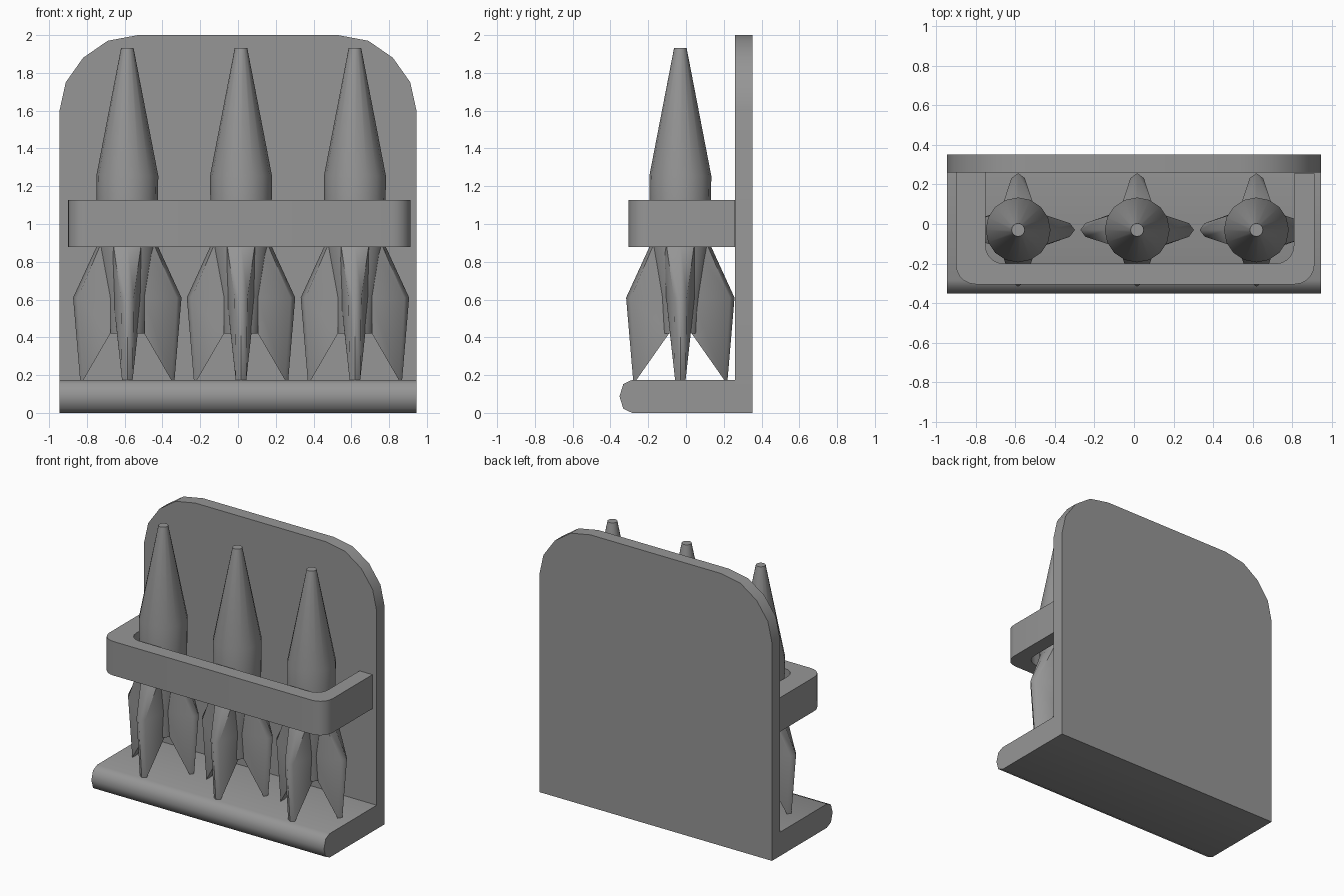
import bpy, bmesh, math
from mathutils import Matrix, Vector

if "Cube" in bpy.data.objects:
    bpy.data.objects.remove(bpy.data.objects["Cube"])

grey = bpy.data.materials.new("dark_grey")
grey.diffuse_color = (0.305, 0.305, 0.305, 1)
grey.use_nodes = True
grey.node_tree.nodes["Principled BSDF"].inputs["Base Color"].default_value = grey.diffuse_color


def finish(name, bm, smooth=None):
    bmesh.ops.recalc_face_normals(bm, faces=bm.faces)
    mesh = bpy.data.meshes.new(name)
    bm.to_mesh(mesh)
    bm.free()
    mesh.materials.append(grey)
    ob = bpy.data.objects.new(name, mesh)
    bpy.context.collection.objects.link(ob)
    if smooth:
        bpy.ops.object.select_all(action='DESELECT')
        ob.select_set(True)
        bpy.context.view_layer.objects.active = ob
        bpy.ops.object.shade_smooth_by_angle(angle=math.radians(smooth))
    return ob


def prism(name, points, offset, smooth=None):
    """Extrude a closed 3D outline along an offset vector."""
    bm = bmesh.new()
    face = bm.faces.new([bm.verts.new(p) for p in points])
    ext = bmesh.ops.extrude_face_region(bm, geom=[face])
    bmesh.ops.translate(bm, vec=offset,
                        verts=[v for v in ext["geom"] if isinstance(v, bmesh.types.BMVert)])
    return finish(name, bm, smooth)


def arc(cx, cy, r, a0, a1, n=5):
    return [(cx + r * math.cos(math.radians(a0 + (a1 - a0) * i / n)),
             cy + r * math.sin(math.radians(a0 + (a1 - a0) * i / n))) for i in range(n + 1)]


def bridge(bm, rings):
    for a, b in zip(rings, rings[1:]):
        for i in range(len(a)):
            j = (i + 1) % len(a)
            bm.faces.new((a[i], a[j], b[j], b[i]))
    bm.faces.new(rings[0])
    bm.faces.new(rings[-1])


# back plate with faceted top corners
half = [(0.945, 0), (0.945, 1.6), (0.912, 1.75), (0.82, 1.88), (0.69, 1.97), (0.53, 2.0)]
outline = half + [(-x, z) for x, z in reversed(half)]
prism("back_plate", [(x, 0.26, z) for x, z in outline], (0, 0.092, 0), 40)

# base shelf with rounded front edge
lip = [(0.262, 0), (-0.285, 0), (-0.332, 0.022), (-0.352, 0.0875), (-0.332, 0.153),
       (-0.285, 0.175), (0.262, 0.175)]
prism("base_shelf", [(-0.945, y, z) for y, z in lip], (1.89, 0, 0), 50)

# retaining strap: U shape seen from above
outer = [(-0.901, 0.262)] + arc(-0.801, -0.205, 0.1, 180, 270) \
    + arc(0.813, -0.205, 0.1, 270, 360) + [(0.913, 0.256)]
inner = [(0.808, 0.256)] + arc(0.718, -0.11, 0.09, 360, 270) \
    + arc(-0.661, -0.11, 0.09, 270, 180) + [(-0.751, 0.262)]
prism("strap", [(x, y, 0.877) for x, y in outer + inner], (0, 0, 0.25), 35)

# rocket body (radius, z) and fin sections: root, shoulder, ridge as (radius, half width, z)
BODY = [(0.10, 0.42), (0.12, 0.62), (0.16, 0.88), (0.164, 1.255), (0.033, 1.933)]
FIN = [[(0.09, 0.055, 0.42), (0.232, 0.028, 0.175), (0.25, 0, 0.175)],
       [(0.09, 0.075, 0.61), (0.262, 0.034, 0.61), (0.287, 0, 0.61)],
       [(0.09, 0.095, 0.90), (0.138, 0.075, 0.90), (0.154, 0, 0.90)]]

for n, cx in enumerate((-0.586, 0.016, 0.619)):
    place = Matrix.Translation((cx, -0.03, 0))
    bm = bmesh.new()
    bridge(bm, [[bm.verts.new((r * math.cos(math.tau * i / 16), r * math.sin(math.tau * i / 16), z))
                 for i in range(16)] for r, z in BODY])
    bm.transform(place)
    finish(f"rocket_body_{n + 1}", bm, 30)

    # four fins around each body; the front and back ones reach further in
    bm = bmesh.new()
    for k in range(4):
        turn = place @ Matrix.Rotation(k * math.pi / 2, 4, 'Z')
        rings = []
        for root, shoulder, ridge in FIN:
            if k % 2:
                root = (0.06,) + root[1:]
            pts = [root, shoulder, ridge] + [(p[0], -p[1], p[2]) for p in (shoulder, root)]
            rings.append([bm.verts.new(turn @ Vector(p)) for p in pts])
        bridge(bm, rings)
    finish(f"rocket_fins_{n + 1}", bm, 50)
